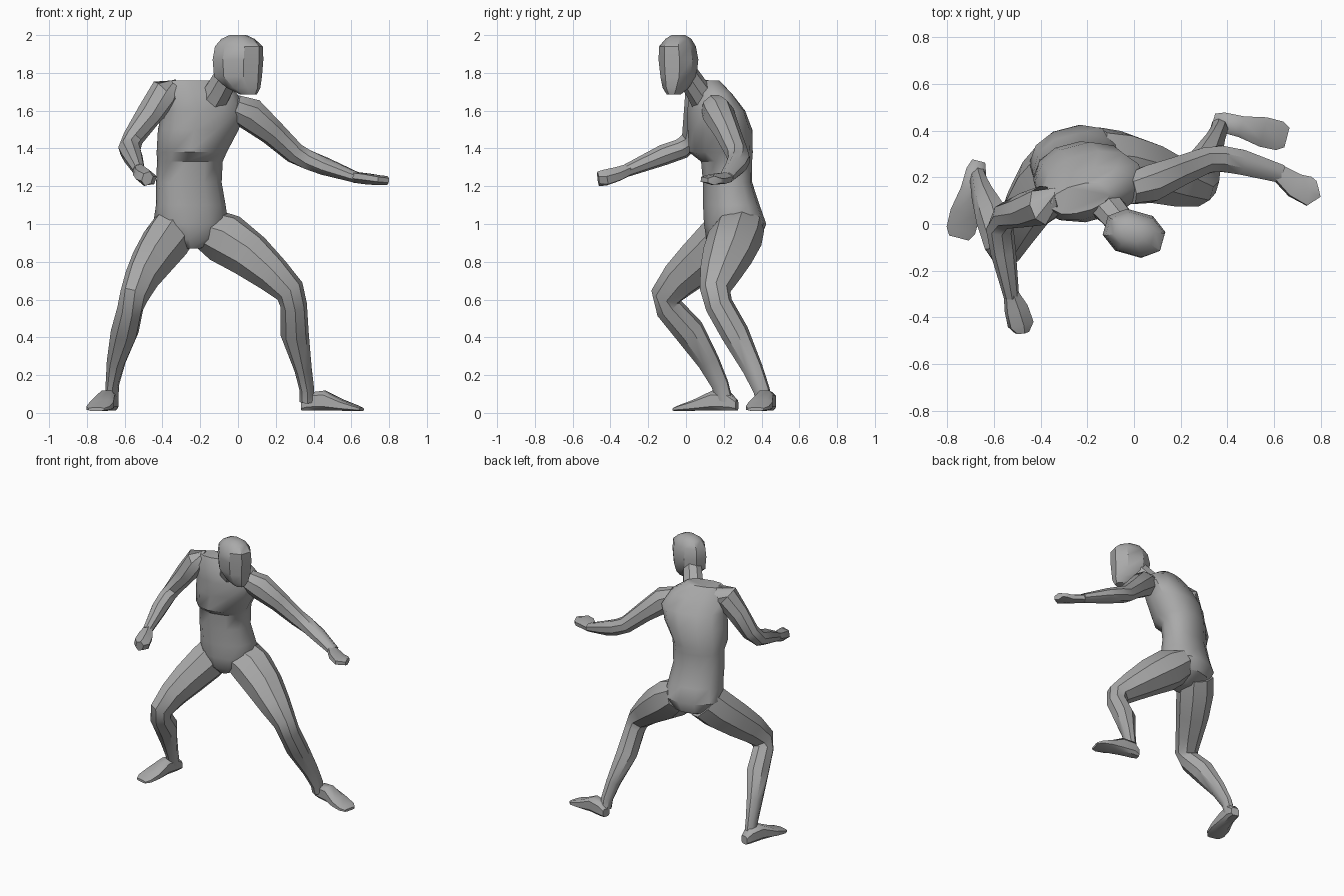
import bpy, math
from mathutils import Vector

grey = bpy.data.materials.new("mid_grey")
grey.diffuse_color = (0.4, 0.4, 0.4, 1)


def loft(name, rings, ref, sides=8, axis=None, power=1.0, angle=40):
    """Skin rings (x, y, z, half width along ref, half width across)."""
    pts = [Vector(r[:3]) for r in rings]
    verts, faces = [], []
    for i, r in enumerate(rings):
        t = Vector(axis) if axis else pts[min(i + 1, len(pts) - 1)] - pts[max(i - 1, 0)]
        t.normalize()
        u = Vector(ref)
        u = (u - t * u.dot(t)).normalized()
        v = t.cross(u)
        for k in range(sides):
            a = 2 * math.pi * (k + 0.5) / sides
            c, s = math.cos(a), math.sin(a)
            c = math.copysign(abs(c) ** power, c) * r[3]
            s = math.copysign(abs(s) ** power, s) * r[4]
            verts.append(pts[i] + u * c + v * s)
    n = sides
    for i in range(len(rings) - 1):
        for k in range(n):
            j = (k + 1) % n
            faces.append((i * n + k, i * n + j, (i + 1) * n + j, (i + 1) * n + k))
    faces.append(tuple(reversed(range(n))))
    faces.append(tuple(range((len(rings) - 1) * n, len(rings) * n)))
    me = bpy.data.meshes.new(name)
    me.from_pydata(verts, [], faces)
    me.materials.append(grey)
    me.polygons.foreach_set("use_smooth", [True] * len(me.polygons))
    me.set_sharp_from_angle(angle=math.radians(angle))
    ob = bpy.data.objects.new(name, me)
    bpy.context.collection.objects.link(ob)
    return ob


UP = (0, 0, 1)

# Torso, crotch to shoulders
loft("torso", [
    (-0.25, 0.22, 0.87, 0.05, 0.07),
    (-0.25, 0.25, 0.92, 0.15, 0.14),
    (-0.25, 0.26, 1.00, 0.20, 0.16),
    (-0.25, 0.24, 1.10, 0.185, 0.145),
    (-0.26, 0.22, 1.22, 0.175, 0.125),
    (-0.255, 0.215, 1.33, 0.175, 0.13),
    (-0.245, 0.185, 1.38, 0.185, 0.165),
    (-0.21, 0.18, 1.50, 0.215, 0.165),
    (-0.18, 0.16, 1.60, 0.225, 0.145),
    (-0.20, 0.13, 1.69, 0.20, 0.105),
    (-0.23, 0.11, 1.76, 0.13, 0.06),
], (0.96, 0.25, 0), sides=12, axis=UP, power=0.9)

# Neck and head, turned to one side
loft("neck", [
    (-0.16, 0.13, 1.62, 0.09, 0.09),
    (-0.10, 0.06, 1.71, 0.075, 0.065),
    (-0.05, 0.0, 1.80, 0.07, 0.06),
], (0.95, -0.3, 0))
loft("head", [
    (0.055, -0.065, 1.685, 0.045, 0.035),
    (0.03, -0.055, 1.72, 0.09, 0.065),
    (0.0, -0.04, 1.78, 0.13, 0.09),
    (0.0, -0.04, 1.87, 0.137, 0.10),
    (0.005, -0.045, 1.94, 0.130, 0.092),
    (0.0, -0.04, 1.98, 0.09, 0.065),
    (0.0, -0.04, 2.0, 0.045, 0.035),
], (0.96, -0.27, 0), axis=UP, power=0.9, angle=35)

# Arms, shoulder to wrist
loft("right_arm", [
    (-0.32, 0.10, 1.71, 0.06, 0.06),
    (-0.39, 0.08, 1.69, 0.085, 0.085),
    (-0.47, 0.06, 1.58, 0.07, 0.075),
    (-0.555, 0.035, 1.455, 0.055, 0.06),
    (-0.575, -0.02, 1.40, 0.06, 0.055),
    (-0.56, -0.12, 1.365, 0.055, 0.055),
    (-0.525, -0.31, 1.285, 0.033, 0.035),
], (1, 0, 0.3))
loft("left_arm", [
    (-0.02, 0.15, 1.62, 0.07, 0.07),
    (0.06, 0.17, 1.585, 0.09, 0.085),
    (0.18, 0.22, 1.485, 0.07, 0.07),
    (0.30, 0.27, 1.375, 0.058, 0.06),
    (0.37, 0.28, 1.34, 0.055, 0.06),
    (0.46, 0.265, 1.305, 0.05, 0.058),
    (0.63, 0.215, 1.245, 0.03, 0.042),
], UP)

# Hands, flattened
loft("right_hand", [
    (-0.525, -0.30, 1.288, 0.034, 0.034),
    (-0.505, -0.36, 1.265, 0.055, 0.04),
    (-0.485, -0.43, 1.245, 0.06, 0.045),
    (-0.48, -0.465, 1.24, 0.03, 0.04),
], (1, 0.2, -0.3), sides=6)
loft("left_hand", [
    (0.62, 0.218, 1.247, 0.04, 0.03),
    (0.69, 0.165, 1.238, 0.06, 0.03),
    (0.75, 0.14, 1.232, 0.072, 0.026),
    (0.79, 0.15, 1.23, 0.04, 0.024),
], (-0.55, 0.83, 0), sides=6)

# Legs, hip to ankle
loft("right_leg", [
    (-0.33, 0.25, 0.98, 0.12, 0.14),
    (-0.385, 0.18, 0.90, 0.125, 0.14),
    (-0.455, 0.07, 0.80, 0.11, 0.125),
    (-0.51, -0.03, 0.71, 0.09, 0.105),
    (-0.55, -0.105, 0.62, 0.075, 0.085),
    (-0.57, -0.09, 0.555, 0.07, 0.075),
    (-0.60, 0.02, 0.43, 0.075, 0.082),
    (-0.645, 0.12, 0.27, 0.05, 0.06),
    (-0.665, 0.18, 0.15, 0.035, 0.048),
    (-0.67, 0.205, 0.06, 0.035, 0.045),
], (1, -0.3, 0))
loft("left_leg", [
    (-0.17, 0.28, 0.98, 0.11, 0.14),
    (-0.07, 0.26, 0.925, 0.14, 0.145),
    (0.06, 0.22, 0.835, 0.125, 0.135),
    (0.18, 0.18, 0.735, 0.10, 0.11),
    (0.275, 0.155, 0.645, 0.08, 0.08),
    (0.295, 0.175, 0.57, 0.07, 0.075),
    (0.30, 0.26, 0.42, 0.075, 0.075),
    (0.345, 0.355, 0.23, 0.045, 0.055),
    (0.365, 0.40, 0.12, 0.038, 0.045),
    (0.365, 0.415, 0.06, 0.038, 0.042),
], (1, -0.3, 0))


def foot(name, heel, toe, axis):
    """Wedge from heel to toe with a flat sole."""
    a = Vector(axis).normalized()
    side = a.cross(Vector(UP))
    rings = []
    for f, w, h in ((0, .03, .06), (.12, .045, .10), (.38, .048, .11),
                    (.68, .068, .06), (.9, .066, .032), (1, .045, .018)):
        p = Vector(heel).lerp(Vector(toe), f)
        rings.append((p.x, p.y, 0.01 + h / 2, w, h / 2))
    loft(name, rings, side, axis=a, power=0.6)


foot("right_foot", (-0.665, 0.27, 0), (-0.75, -0.06, 0), (-0.25, -0.97, 0))
foot("left_foot", (0.34, 0.445, 0), (0.655, 0.37, 0), (0.96, -0.25, 0))
